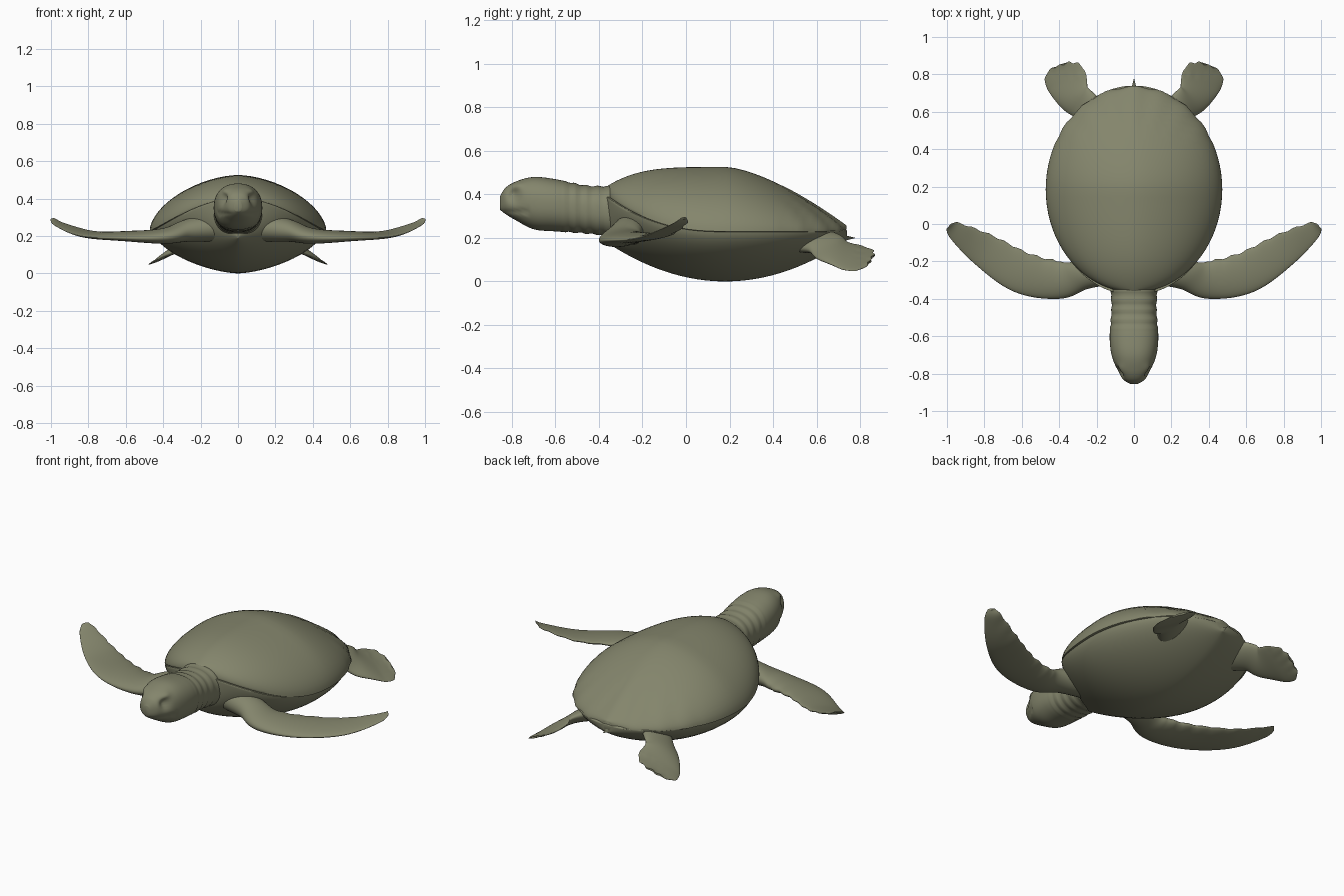
import bpy, bmesh, math
from mathutils import Vector

if "Cube" in bpy.data.objects:
    bpy.data.objects.remove(bpy.data.objects["Cube"], do_unlink=True)

olive = bpy.data.materials.new("olive skin")
olive.use_nodes = True
olive.diffuse_color = (0.23, 0.235, 0.15, 1)
olive.node_tree.nodes["Principled BSDF"].inputs["Base Color"].default_value = olive.diffuse_color


def finish(obj):
    """Apply the skin colour and smooth shading."""
    obj.data.materials.append(olive)
    bpy.ops.object.select_all(action="DESELECT")
    obj.select_set(True)
    bpy.context.view_layer.objects.active = obj
    bpy.ops.object.shade_smooth_by_angle(angle=math.radians(50))


def smooth_rows(points, steps=8):
    """Pass a smooth curve through rows of values."""
    last = len(points) - 1
    rows = []
    for i in range(last):
        before, start, end, after = [points[min(max(i + k, 0), last)] for k in (-1, 0, 1, 2)]
        for s in range(steps):
            t = s / steps
            row = []
            for a, b, c, d in zip(before, start, end, after):
                bend = 2 * a - 5 * b + 4 * c - d
                twist = 3 * (b - c) + d - a
                row.append(b + t / 2 * (c - a + t * (bend + t * twist)))
            rows.append(row)
    return rows + [points[last]]


def power(value, exponent):
    return math.copysign(abs(value) ** exponent, value)


def loft(name, sections, roundness=2, sides=48, sculpt=None):
    """Skin over sections: centre, half-width vector, height above, depth below."""
    bm = bmesh.new()
    rings = []
    for centre, across, up, down in sections:
        side = across.normalized()
        normal = (Vector((0, 0, 1)) - side * side.z).normalized()
        ring = []
        for k in range(sides):
            angle = math.tau * k / sides
            u = power(math.cos(angle), 2 / roundness)
            v = power(math.sin(angle), 2 / roundness)
            co = centre + across * u + normal * v * (up if v > 0 else down)
            if sculpt:
                sculpt(co)
            ring.append(bm.verts.new(co))
        rings.append(ring)
    for ring, following in zip(rings, rings[1:]):
        for k in range(sides):
            n = (k + 1) % sides
            bm.faces.new((ring[k], ring[n], following[n], following[k]))
    bm.faces.new(rings[0])
    bm.faces.new(rings[-1])
    bmesh.ops.recalc_face_normals(bm, faces=bm.faces)

    mesh = bpy.data.meshes.new(name)
    bm.to_mesh(mesh)
    bm.free()
    obj = bpy.data.objects.new(name, mesh)
    bpy.context.collection.objects.link(obj)
    finish(obj)
    return obj


def oval_sections(middle, length, width, heights, count=40):
    """Sections of an oval plan; heights gives rim, top and bottom along it."""
    sections = []
    for i in range(count + 1):
        t = 0.998 * math.sin(math.pi * (i / count - 0.5))
        plan = math.sqrt(1 - t * t)
        rim, top, bottom = heights(t, plan)
        sections.append((Vector((0, middle + length * t, rim)),
                         Vector((width * plan, 0, 0)), top - rim, rim - bottom))
    return sections


def rim_height(t):
    """The rim is level, then sweeps up over the neck."""
    return 0.23 + 0.17 * max(-t, 0) ** 2.5


# Domed upper shell with a sharp, slightly scalloped rim
def shell_heights(t, plan):
    rim = rim_height(t)
    top = 0.526 - 0.27 * max(t, 0) ** 1.5 - 0.09 * max(-t, 0) ** 4
    return rim, top, rim - 0.015


def scallop(co):
    if co.y > 0.45:
        angle = math.atan2(co.x, co.y - 0.2)
        co.xy *= 1 + 0.006 * math.cos(angle * 22)


loft("upper_shell", oval_sections(0.185, 0.55, 0.472, shell_heights),
     roundness=1.7, sides=64, sculpt=scallop)


# Rounded belly under the shell
def belly_heights(t, plan):
    rim = rim_height(t)
    return rim, rim + 0.05 * plan, 0.19 * t * t


loft("belly", oval_sections(0.18, 0.56, 0.46, belly_heights), roundness=1.6, sides=64)


# Head and neck with eye sockets, brows, mouth line and neck folds
def near(co, centre):
    return math.exp(-((co - Vector(centre)).length / 0.03) ** 2)


def carve_head(co):
    side = math.copysign(1, co.x)
    if co.y > -0.56:
        fold = math.sin(co.y * 120)
        co.x *= 1 + 0.02 * fold
        co.z += math.copysign(0.003, co.z - 0.33) * fold
    elif abs(co.x) > 0.01:
        socket = near(co, (side * 0.08, -0.79, 0.4))
        brow = near(co, (side * 0.07, -0.78, 0.45))
        co.x += side * (0.014 * brow - 0.024 * socket)
    if co.y < -0.72:
        co.x *= 1 - 0.08 * math.exp(-((co.z - 0.32) / 0.008) ** 2)


# Each row: y, half width, z, half height
head_rows = smooth_rows([
    (-0.3, 0.13, 0.32, 0.12),
    (-0.45, 0.12, 0.33, 0.11),
    (-0.6, 0.13, 0.35, 0.12),
    (-0.7, 0.12, 0.36, 0.12),
    (-0.78, 0.09, 0.37, 0.09),
    (-0.83, 0.06, 0.37, 0.06),
    (-0.855, 0.02, 0.36, 0.03),
], steps=12)
loft("head_and_neck",
     [(Vector((0, y, z)), Vector((w, 0, 0)), h, h) for y, w, z, h in head_rows],
     roundness=2.3, sculpt=carve_head)


def flipper(name, points, root, tilt, sculpt):
    """Blade along a path of x, y, z, half width, thinning toward the tip."""
    rows = smooth_rows(points)
    last = len(rows) - 1
    sections = []
    for i, (x, y, z, half) in enumerate(rows):
        start, end = rows[max(i - 1, 0)], rows[min(i + 1, last)]
        along = Vector((end[0] - start[0], end[1] - start[1])).normalized()
        across = Vector((-along.y, along.x, tilt)) * half
        thick = 0.005 + root * (1 - i / last) ** 2
        sections.append((Vector((x, y, z)), across, thick, thick))
    blade = loft(name, sections, sculpt=sculpt)
    blade.modifiers.new("both sides", "MIRROR")


# Long front flippers with a wavy trailing edge
def wavy_trailing_edge(co):
    if co.x > 0.4:
        behind = max(0, co.y + 0.36 - (co.x - 0.4) / 2)
        co.y += 0.04 * behind * math.sin(co.x * 75)


flipper("front_flippers", [
    (0.1, -0.22, 0.25, 0.1),
    (0.27, -0.27, 0.23, 0.08),
    (0.4, -0.3, 0.2, 0.1),
    (0.6, -0.26, 0.2, 0.11),
    (0.8, -0.14, 0.21, 0.09),
    (0.95, -0.04, 0.26, 0.05),
    (0.99, -0.01, 0.29, 0.02),
], root=0.08, tilt=0.1, sculpt=wavy_trailing_edge)


# Short rear flippers, inner edge held higher
def wavy_tip(co):
    if co.y > 0.78:
        co.y += 0.005 * math.sin(co.x * 130)


flipper("rear_flippers", [
    (0.15, 0.5, 0.19, 0.08),
    (0.25, 0.62, 0.18, 0.08),
    (0.32, 0.68, 0.14, 0.09),
    (0.36, 0.76, 0.11, 0.11),
    (0.38, 0.82, 0.1, 0.1),
    (0.39, 0.85, 0.1, 0.05),
], root=0.05, tilt=0.5, sculpt=wavy_tip)

# Small pointed tail
bpy.ops.mesh.primitive_cone_add(vertices=16, radius1=0.05, depth=0.2,
                                location=(0, 0.68, 0.2), rotation=(-math.pi / 2, 0, 0))
tail = bpy.context.object
tail.name = "tail"
finish(tail)
